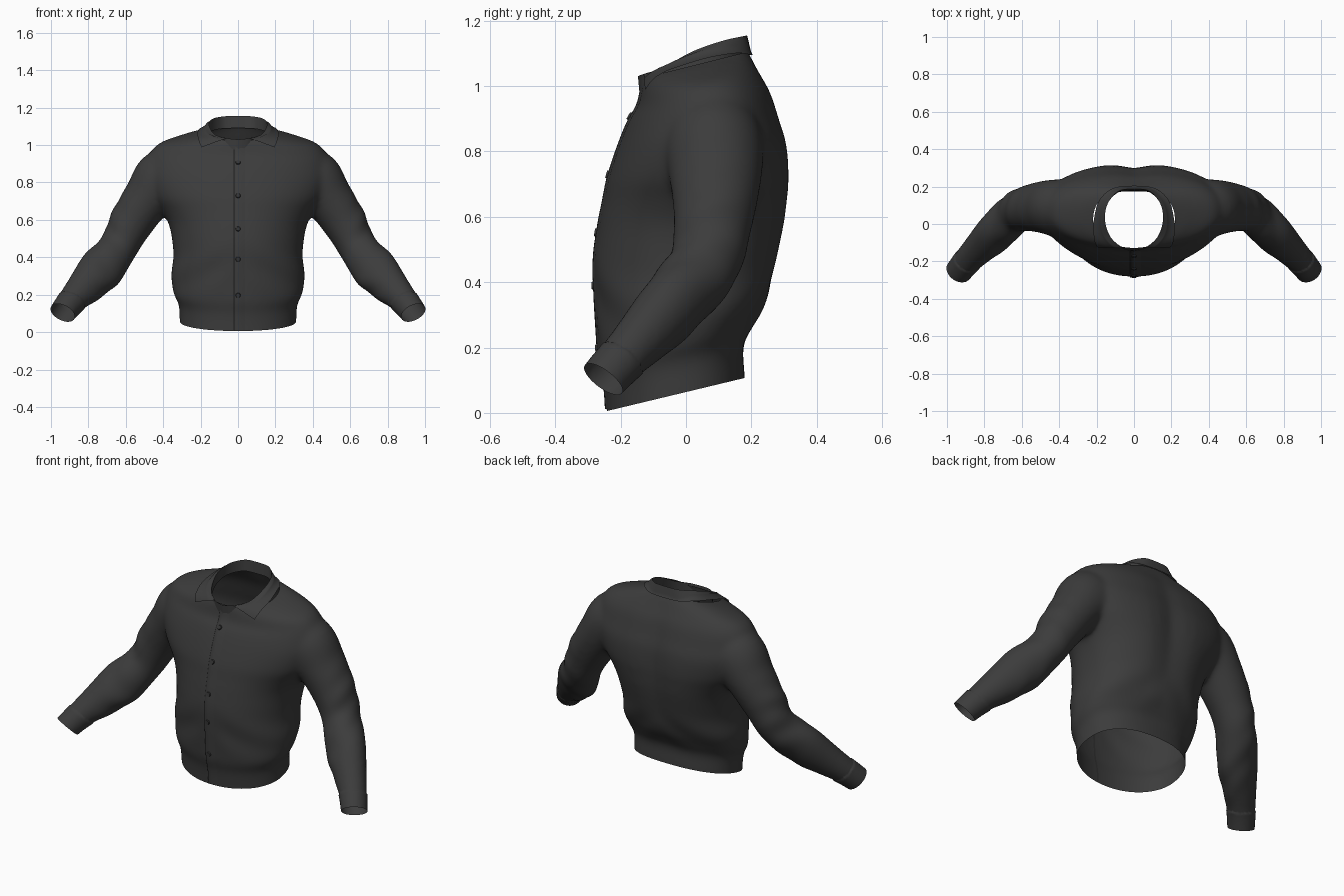
import bpy, bmesh, math
from mathutils import Vector
from mathutils.bvhtree import BVHTree

cube = bpy.data.objects.get("Cube")
if cube:
    bpy.data.objects.remove(cube, do_unlink=True)


def material(name, grey):
    m = bpy.data.materials.new(name)
    m.use_nodes = True
    colour = (grey, grey, grey, 1)
    m.diffuse_color = colour
    bsdf = m.node_tree.nodes["Principled BSDF"]
    bsdf.inputs["Base Color"].default_value = colour
    bsdf.inputs["Roughness"].default_value = 0.8
    return m


cloth = material("charcoal cloth", 0.045)
button_grey = material("dark button", 0.036)


def add_object(name, bm, mat):
    mesh = bpy.data.meshes.new(name)
    bm.to_mesh(mesh)
    bm.free()
    mesh.materials.append(mat)
    mesh.shade_smooth()
    ob = bpy.data.objects.new(name, mesh)
    bpy.context.collection.objects.link(ob)
    return ob


def spline(points, steps):
    """Smooth interpolation through tuples of any length."""
    out = []
    last = len(points) - 1
    for i in range(last):
        quad = [points[min(max(i + k, 0), last)] for k in (-1, 0, 1, 2)]
        for j in range(steps):
            t = j / steps
            out.append([0.5 * (2 * b + (c - a) * t + (2 * a - 5 * b + 4 * c - d) * t * t
                               + (3 * b - a - 3 * c + d) * t ** 3)
                        for a, b, c, d in zip(*quad)])
    return out + [list(points[last])]


def grid(bm, rows, closed=False):
    verts = [[bm.verts.new(p) for p in row] for row in rows]
    n = len(rows[0])
    for r0, r1 in zip(verts, verts[1:]):
        for i in range(n if closed else n - 1):
            j = (i + 1) % n
            bm.faces.new((r0[i], r0[j], r1[j], r1[i]))
    return verts


def loft(bm, rings):
    verts = grid(bm, rings, closed=True)
    bm.faces.new(verts[0])
    bm.faces.new(verts[-1])


def power(v, e):
    return math.copysign(abs(v) ** (2 / e), v)


SEG = 48
ANGLES = [2 * math.pi * i / SEG for i in range(SEG)]

# Torso sections: height, half width, front y, back y, tilt
TORSO = [(-.04, .31, -.24, .18, .24), (.06, .312, -.243, .18, .24),
         (.15, .318, -.25, .175, .24), (.21, .347, -.266, .2, .2),
         (.3, .353, -.273, .24, .1), (.45, .348, -.282, .28, 0),
         (.57, .368, -.268, .309, 0), (.65, .41, -.252, .319, 0),
         (.72, .46, -.238, .323, 0), (.82, .495, -.205, .315, 0),
         (.9, .487, -.172, .29, 0), (.96, .468, -.147, .263, .1),
         (1.01, .415, -.137, .23, .15), (1.05, .29, -.132, .203, .2),
         (1.085, .175, -.122, .181, .25), (1.2, .135, -.11, .165, .25)]


def torso_ring(z, w, front, back, tilt):
    mid, depth = (front + back) / 2, (back - front) / 2
    ring = []
    for a in ANGLES:
        c, s = math.cos(a), math.sin(a)
        e = 2.4 if s > 0 else 2.05
        x, y = w * power(c, e), depth * power(s, e)
        if s > 0:  # hollow along the spine
            y -= 0.025 * math.exp(-(x / .08) ** 2) * max(0, 1 - ((z - .7) / .36) ** 2)
        ring.append((x, mid + y, z + tilt * y))
    return ring


# Sleeve sections: centre x, y, z, then the two radii
SLEEVE = [(.27, .08, .87, .11, .12), (.39, .085, .82, .162, .152), (.485, .09, .712, .132, .14),
          (.575, .082, .578, .118, .12), (.64, .055, .452, .103, .11),
          (.73, -.035, .338, .121, .1), (.815, -.12, .245, .099, .087),
          (.878, -.182, .18, .079, .076), (.937, -.252, .105, .068, .07),
          (.99, -.318, .03, .062, .065)]


def sleeve_rings(side):
    path = spline(SLEEVE, 6)
    rings = []
    for i, p in enumerate(path):
        t = (Vector(path[min(i + 1, len(path) - 1)][:3]) - Vector(path[max(i - 1, 0)][:3])).normalized()
        v = Vector((0, 1, 0))
        v = (v - t * v.dot(t)).normalized()
        u = v.cross(t)
        ring = []
        for a in ANGLES:
            q = Vector(p[:3]) + u * p[3] * math.cos(a) + v * p[4] * math.sin(a)
            ring.append((q.x * side, q.y, q.z))
        rings.append(ring)
    return rings


# Torso and sleeves merged into one continuous cloth surface
bm = bmesh.new()
loft(bm, [torso_ring(*p) for p in spline(TORSO, 5)])
for side in (-1, 1):
    loft(bm, sleeve_rings(side))
bmesh.ops.recalc_face_normals(bm, faces=bm.faces)
form = add_object("shirt_form", bm, cloth)
remesh = form.modifiers.new("merge", 'REMESH')
remesh.mode = 'VOXEL'
remesh.voxel_size = 0.012
soften = form.modifiers.new("soften", 'SMOOTH')
soften.factor = 0.5
soften.iterations = 20
merged = bpy.data.meshes.new_from_object(form.evaluated_get(bpy.context.evaluated_depsgraph_get()))
bpy.data.objects.remove(form, do_unlink=True)
bm = bmesh.new()
bm.from_mesh(merged)
bpy.data.meshes.remove(merged)


def slice_cloth(inside, point, normal, cut=True):
    faces = [f for f in bm.faces if inside(f.calc_center_median())]
    geom = list({e for f in faces for e in f.edges} | {v for f in faces for v in f.verts})
    bmesh.ops.bisect_plane(bm, geom=geom + faces, dist=1e-5, plane_co=point,
                           plane_no=normal, clear_outer=cut)


# Open hem and cuffs, with a slight step at each cuff seam
slice_cloth(lambda c: abs(c.x) < .6 and c.z < .25, (0, -.245, .005), (0, .24, -1))
for side in (-1, 1):
    normal = Vector((.38 * side, -.56, -.74)).normalized()
    end = Vector((.939 * side, -.254, .105))
    seam = end - normal * 0.1
    on_arm = lambda c: c.x * side > .72
    slice_cloth(on_arm, end, normal)
    slice_cloth(on_arm, seam, normal, cut=False)
    bm.normal_update()
    for v in bm.verts:
        if on_arm(v.co) and (v.co - seam).dot(normal) > .002:
            v.co += v.normal * .004

# Soft folds at the waist and elbows
bm.normal_update()
for v in bm.verts:
    x, y, z = abs(v.co.x), v.co.y, v.co.z
    if x < .42:
        amount = .004 * math.sin(26 * z + 18 * x) * math.exp(-((z - .33) / .11) ** 2) * min(1, x / .12)
    else:
        amount = .003 * math.sin(50 * (x * .6 - z * .8) + 14 * y) * math.exp(-((x - .7) / .08) ** 2)
    v.co += v.normal * amount
bm.normal_update()
surface = BVHTree.FromBMesh(bm)

# Open neck
slice_cloth(lambda c: abs(c.x) < .3 and c.z > .95, (0, .03, 1.065), (0, -.25, 1))
add_object("shirt_body", bm, cloth)


def front_point(x, z):
    hit, normal, _, _ = surface.ray_cast(Vector((x, -1, z)), Vector((0, 1, 0)))
    return hit, normal


# Button placket: raised along one edge, fading into the front
bm = bmesh.new()
rows = []
for i in range(81):
    z = .012 + .99 * i / 80
    row = []
    for x, lift in ((-.021, 0), (-.02, .006), (0, .005), (.02, .003), (.05, -.002)):
        hit, normal = front_point(x, z)
        if hit:
            row.append(hit + Vector((0, -lift, 0)))
    if len(row) == 5:
        rows.append(row)
grid(bm, rows)
add_object("button_placket", bm, cloth)

# Buttons
for number, z in enumerate((.905, .728, .551, .39, .197), 1):
    hit, normal = front_point(0, z)
    bm = bmesh.new()
    bmesh.ops.create_cone(bm, cap_ends=True, segments=20, radius1=.0135, radius2=.011, depth=.006)
    button = add_object("button_%d" % number, bm, button_grey)
    button.data.polygons.foreach_set("use_smooth", [False] * len(button.data.polygons))
    button.location = hit + normal * .007
    button.rotation_euler = normal.to_track_quat('Z', 'Y').to_euler()

# Collar: fold line and falling edge, from centre back to front
FOLD = [(0, .187, 1.155), (.08, .177, 1.153), (.14, .11, 1.138), (.155, .02, 1.106),
        (.125, -.07, 1.057), (.06, -.13, 1.037)]
EDGE = [(0, .202, 1.093), (.1, .192, 1.093), (.18, .13, 1.09), (.208, .04, 1.066),
        (.213, -.03, 1.03), (.192, -.11, .982)]


def both_sides(half):
    return [(-x, y, z) for x, y, z in half[:0:-1]] + [tuple(p) for p in half]


fold, edge = both_sides(spline(FOLD, 6)), both_sides(spline(EDGE, 6))
bm = bmesh.new()
rows = []
for k in range(9):
    row = []
    for a, b in zip(fold, edge):
        p = Vector(a).lerp(Vector(b), k / 8)
        if k > 1:  # keep the collar resting just above the cloth
            near, normal, _, dist = surface.find_nearest(p)
            if dist < .05 and (p - near).dot(normal) < .009:
                p = near + normal * .009
        row.append(p)
    rows.append(row)
grid(bm, rows)
bmesh.ops.recalc_face_normals(bm, faces=bm.faces)
add_object("collar_leaf", bm, cloth)

# Collar stand closing at the throat
stand = both_sides(spline(FOLD + [(0, -.147, 1.03)], 6))
base = [(x * 1.03, y * .96, z - .065) for x, y, z in stand]
bm = bmesh.new()
grid(bm, [stand, base])
bmesh.ops.recalc_face_normals(bm, faces=bm.faces)
add_object("collar_stand", bm, cloth)
